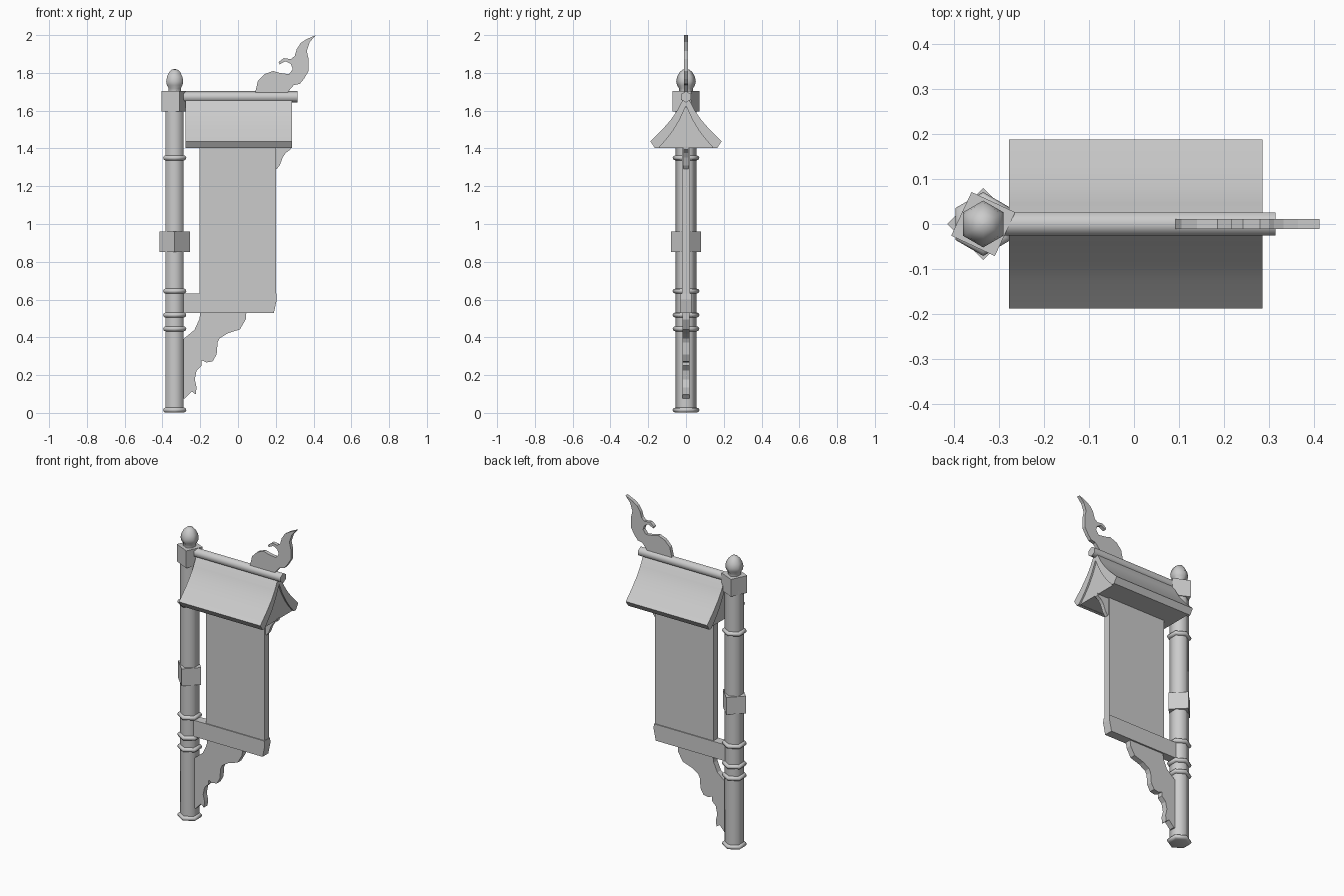
import bpy, bmesh
from math import pi, cos, sin, radians

if "Cube" in bpy.data.objects:
    bpy.data.objects.remove(bpy.data.objects["Cube"])

POST_X = -0.335


def finish(bm, name, smooth=None):
    bmesh.ops.recalc_face_normals(bm, faces=bm.faces)
    me = bpy.data.meshes.new(name)
    bm.to_mesh(me)
    bm.free()
    ob = bpy.data.objects.new(name, me)
    bpy.context.collection.objects.link(ob)
    if smooth:
        bpy.ops.object.select_all(action='DESELECT')
        ob.select_set(True)
        bpy.context.view_layer.objects.active = ob
        bpy.ops.object.shade_smooth_by_angle(angle=radians(smooth))
    return ob


def plate(name, pts, a, b, axis='y', smooth=None):
    """Extrude an outline (x,z) along y, or (y,z) along x."""
    bm = bmesh.new()
    put = (lambda p, d: (p[0], d, p[1])) if axis == 'y' else (lambda p, d: (d, p[0], p[1]))
    va = [bm.verts.new(put(p, a)) for p in pts]
    vb = [bm.verts.new(put(p, b)) for p in pts]
    caps = [bm.faces.new(va), bm.faces.new(vb)]
    for i in range(len(pts)):
        j = (i + 1) % len(pts)
        bm.faces.new((va[i], va[j], vb[j], vb[i]))
    bmesh.ops.recalc_face_normals(bm, faces=bm.faces)
    bmesh.ops.triangulate(bm, faces=caps)
    return finish(bm, name, smooth)


def lathe(name, prof, smooth=65, sides=6):
    """Hexagonal turned part around the post axis; prof is (radius, z)."""
    bm = bmesh.new()
    rings = [[bm.verts.new((POST_X + r * cos(pi / 2 + 2 * pi * k / sides),
                            r * sin(pi / 2 + 2 * pi * k / sides), z))
              for k in range(sides)] for r, z in prof]
    for lo, hi in zip(rings, rings[1:]):
        for k in range(sides):
            m = (k + 1) % sides
            bm.faces.new((lo[k], lo[m], hi[m], hi[k]))
    bm.faces.new(rings[0])
    bm.faces.new(rings[-1])
    return finish(bm, name, smooth)


def post_block(name, side, z0, z1, angle):
    bm = bmesh.new()
    bmesh.ops.create_cube(bm, size=1)
    bmesh.ops.scale(bm, verts=bm.verts, vec=(side, side, z1 - z0))
    ob = finish(bm, name)
    ob.location = (POST_X, 0, (z0 + z1) / 2)
    ob.rotation_euler.z = radians(angle)


# Post, collars, square blocks and finial
lathe("post", [(0.055, 0.004), (0.055, 1.62)])
for i, z in enumerate((0.015, 0.445, 0.518, 0.645, 1.35)):
    lathe(f"collar_{i + 1}", [(0.054, z - 0.014), (0.066, z - 0.010), (0.071, z),
                              (0.066, z + 0.010), (0.054, z + 0.014)])
post_block("middle_block", 0.113, 0.852, 0.96, 45)
post_block("top_block", 0.107, 1.595, 1.703, -25)
lathe("finial", [(0.037, 1.70), (0.037, 1.718), (0.048, 1.735), (0.052, 1.755),
                 (0.047, 1.78), (0.033, 1.805), (0.018, 1.817), (0.003, 1.82)])

# Sign panel and bottom beam
plate("panel", [(-0.205, 0.58), (0.20, 0.58), (0.20, 1.48), (-0.205, 1.48)], -0.022, 0.022)
plate("bottom_beam", [(-0.31, 0.53), (0.19, 0.53), (0.205, 0.60), (0.203, 0.632),
                      (-0.31, 0.632)], -0.028, 0.028)

# Flared gable roof: outer shell, recessed gable core, ridge pole
outer = [(0.024, 1.645), (0.045, 1.603), (0.08, 1.552), (0.125, 1.500), (0.188, 1.437), (0.165, 1.402)]
inner = [(0.145, 1.402), (0.105, 1.447), (0.07, 1.492), (0.035, 1.55)]


def mirrored(half):
    return half + [(-y, z) for y, z in reversed(half)]


shell = [(0, 1.675)] + outer + inner + [(0, 1.625)]
shell += [(-y, z) for y, z in reversed(outer + inner)]
plate("roof_shell", shell, -0.278, 0.286, 'x', 30)
plate("gable_core", mirrored([(0.005, 1.62), (0.037, 1.555), (0.072, 1.497),
                              (0.107, 1.452), (0.147, 1.403)]), -0.266, 0.276, 'x')
plate("ridge_pole", [(0.03 * sin(k * pi / 3), 1.673 + 0.03 * cos(k * pi / 3)) for k in range(6)],
      -0.30, 0.314, 'x', 65)

# Flame ornament on the ridge
plate("flame_ornament", [
    (.092, 1.68), (.092, 1.70), (.105, 1.757), (.14, 1.793), (.185, 1.81), (.22, 1.80),
    (.27, 1.793), (.29, 1.82), (.28, 1.847), (.252, 1.862), (.22, 1.845), (.215, 1.857),
    (.242, 1.878), (.28, 1.873), (.30, 1.889), (.311, 1.926), (.332, 1.958), (.364, 1.979),
    (.412, 2.0), (.38, 1.963), (.364, 1.915), (.374, 1.873), (.374, 1.81), (.348, 1.767),
    (.327, 1.742), (.295, 1.735), (.265, 1.70), (.265, 1.68)], -0.011, 0.011)

# Scrolled brackets under the beam and under the eave
plate("lower_bracket", [
    (-.30, .385), (-.29, .39), (-.23, .44), (-.205, .495), (-.198, .54), (.045, .54),
    (.041, .495), (.01, .442), (-.055, .421), (-.097, .395), (-.108, .373), (-.113, .31),
    (-.134, .273), (-.166, .267), (-.192, .278), (-.192, .252), (-.219, .225), (-.229, .177),
    (-.219, .135), (-.224, .098), (-.245, .114), (-.266, .093), (-.28, .077), (-.30, .077)],
    -0.018, 0.018)
plate("eave_bracket", [(.19, 1.41), (.28, 1.41), (.278, 1.395), (.252, 1.376), (.237, 1.353),
                       (.221, 1.311), (.205, 1.29), (.19, 1.30)], -0.012, 0.012)
